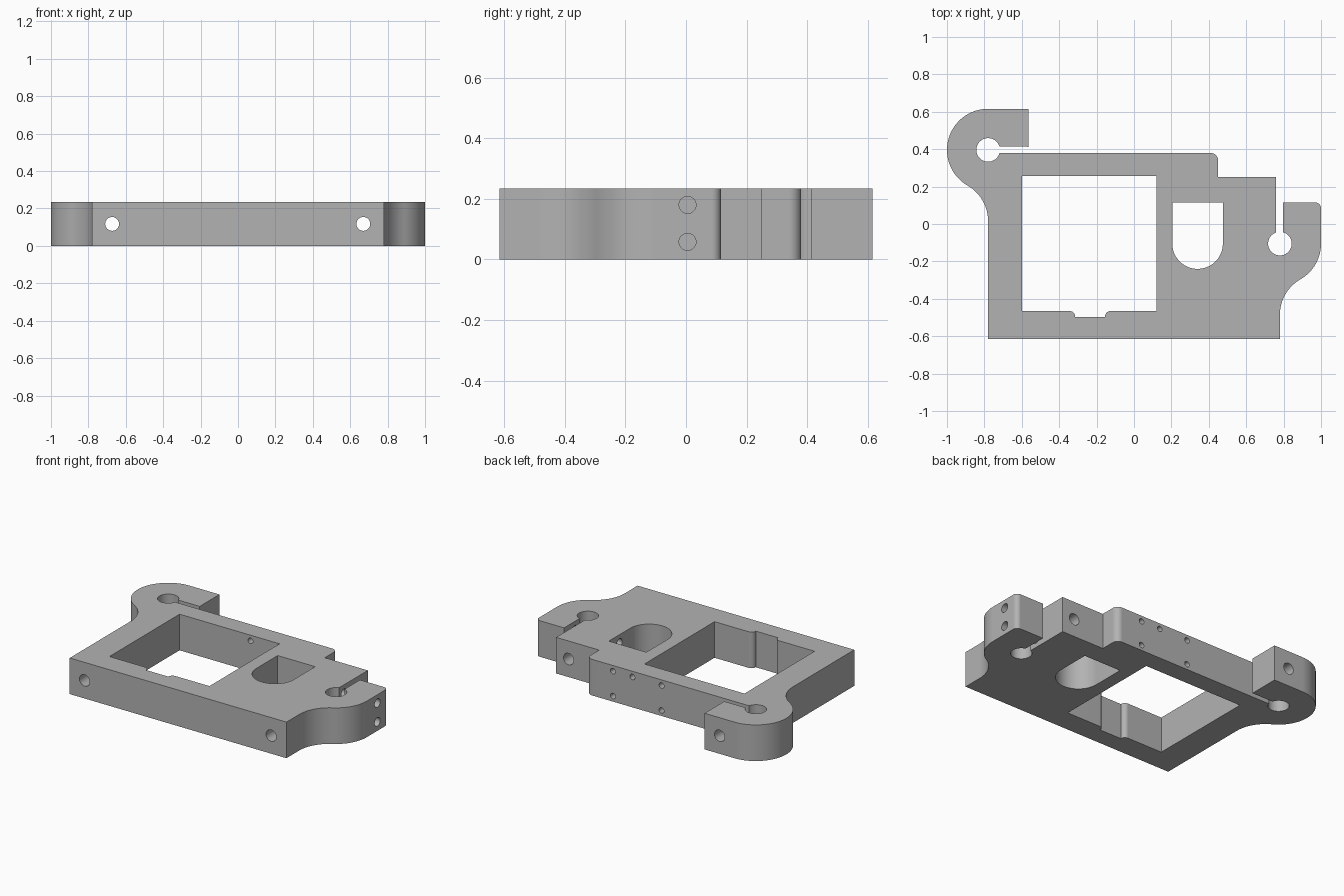
import bpy
import bmesh
from math import cos, sin, pi, radians
from mathutils import Matrix, Vector

HEIGHT = 0.235
LUG_R = 0.22      # outer radius of the clamp lugs and of the blends into them
BORE_R = 0.063    # vertical rod bores

if "Cube" in bpy.data.objects:
    bpy.data.objects.remove(bpy.data.objects["Cube"], do_unlink=True)

grey = bpy.data.materials.new("plain grey")
grey.use_nodes = True
colour = (0.45, 0.45, 0.45, 1)
grey.diffuse_color = colour
grey.node_tree.nodes["Principled BSDF"].inputs["Base Color"].default_value = colour


def arc(cx, cy, r, start, end, steps=16):
    angles = [radians(start + (end - start) * i / steps) for i in range(steps + 1)]
    return [(cx + r * cos(a), cy + r * sin(a)) for a in angles]


def add_object(name, bm):
    bmesh.ops.recalc_face_normals(bm, faces=bm.faces)
    mesh = bpy.data.meshes.new(name)
    bm.to_mesh(mesh)
    bm.free()
    mesh.materials.append(grey)
    obj = bpy.data.objects.new(name, mesh)
    bpy.context.collection.objects.link(obj)
    return obj


def prism(name, outline, z0, z1):
    bm = bmesh.new()
    face = bm.faces.new([bm.verts.new((x, y, z0)) for x, y in outline])
    top = bmesh.ops.extrude_face_region(bm, geom=[face])["geom"]
    verts = [v for v in top if isinstance(v, bmesh.types.BMVert)]
    bmesh.ops.translate(bm, verts=verts, vec=(0, 0, z1 - z0))
    return add_object(name, bm)


def drill(name, start, end, radius):
    start, end = Vector(start), Vector(end)
    axis = end - start
    turn = Vector((0, 0, 1)).rotation_difference(axis).to_matrix().to_4x4()
    bm = bmesh.new()
    bmesh.ops.create_cone(bm, cap_ends=True, segments=32, radius1=radius,
                          radius2=radius, depth=axis.length,
                          matrix=Matrix.Translation((start + end) / 2) @ turn)
    return add_object(name, bm)


# Plate outline, anticlockwise: front edge, right lug and its split bore,
# stepped back edge, left split bore and lug
outline = [(-0.78, -0.616), (0.78, -0.616)]
outline += arc(1.0, -0.486, LUG_R, 180, 120)
outline += arc(0.78, -0.105, LUG_R, -60, 0)[1:]
outline += arc(0.97, 0.085, 0.03, 0, 90, 8)
outline += [(0.797, 0.115)]
outline += arc(0.78, -0.105, BORE_R, 74, -251, 40)
outline += [(0.76, 0.25), (0.45, 0.25)]
outline += arc(0.41, 0.34, 0.04, 0, 90, 8)
outline += arc(-0.78, 0.396, BORE_R, -15, -344, 40)
outline += [(-0.565, 0.413), (-0.565, 0.616)]
outline += arc(-0.78, 0.396, LUG_R, 90, 240, 32)
outline += arc(-1.0, 0.015, LUG_R, 60, 0)[1:]
plate = prism("mounting_plate", outline, 0, HEIGHT)

# Square window with a shallow rounded notch, and a round-bottomed window
window = [(-0.6, 0.256), (-0.6, -0.465)]
window += arc(-0.345, -0.495, 0.03, 90, 0, 8)
window += [(-0.315, -0.496), (-0.155, -0.496)]
window += arc(-0.125, -0.495, 0.03, 180, 90, 8)
window += [(0.12, -0.465), (0.12, 0.256)]
round_window = [(0.475, 0.115), (0.205, 0.115)] + arc(0.34, -0.105, 0.135, 180, 360, 32)
cutters = [prism("square_window_cutter", window, -0.1, HEIGHT + 0.1),
           prism("round_window_cutter", round_window, -0.1, HEIGHT + 0.1)]

# Long holes running front to back
for x in (-0.673, 0.67):
    cutters.append(drill("long_hole_cutter", (x, -0.8, HEIGHT / 2), (x, 0.8, HEIGHT / 2), 0.037))

# Paired holes through the right lug into the round window
for z in (0.058, 0.18):
    cutters.append(drill("lug_hole_cutter", (0.4, 0.005, z), (1.2, 0.005, z), 0.028))

# Small holes in the back edge: a through pair, a blind pair, a single blind one
for x, z, end in ((-0.09, 0.036, 0.2), (-0.09, 0.198, 0.2), (0.26, 0.036, 0.24),
                  (0.26, 0.198, 0.24), (0.12, 0.198, 0.28)):
    cutters.append(drill("back_hole_cutter", (x, 0.5, z), (x, end, z), 0.018))

# Cut everything out of the plate
bpy.ops.object.select_all(action="DESELECT")
bpy.context.view_layer.objects.active = plate
plate.select_set(True)
for cutter in cutters:
    cutter.hide_render = True
    cut = plate.modifiers.new("cut", "BOOLEAN")
    cut.operation = "DIFFERENCE"
    cut.solver = "EXACT"
    cut.object = cutter
    bpy.ops.object.modifier_apply(modifier=cut.name)
    bpy.data.objects.remove(cutter, do_unlink=True)

# Smooth the curved walls, keep flat walls flat
bpy.ops.object.shade_smooth_by_angle(angle=radians(30))
weighted = plate.modifiers.new("weighted_normals", "WEIGHTED_NORMAL")
weighted.keep_sharp = True
